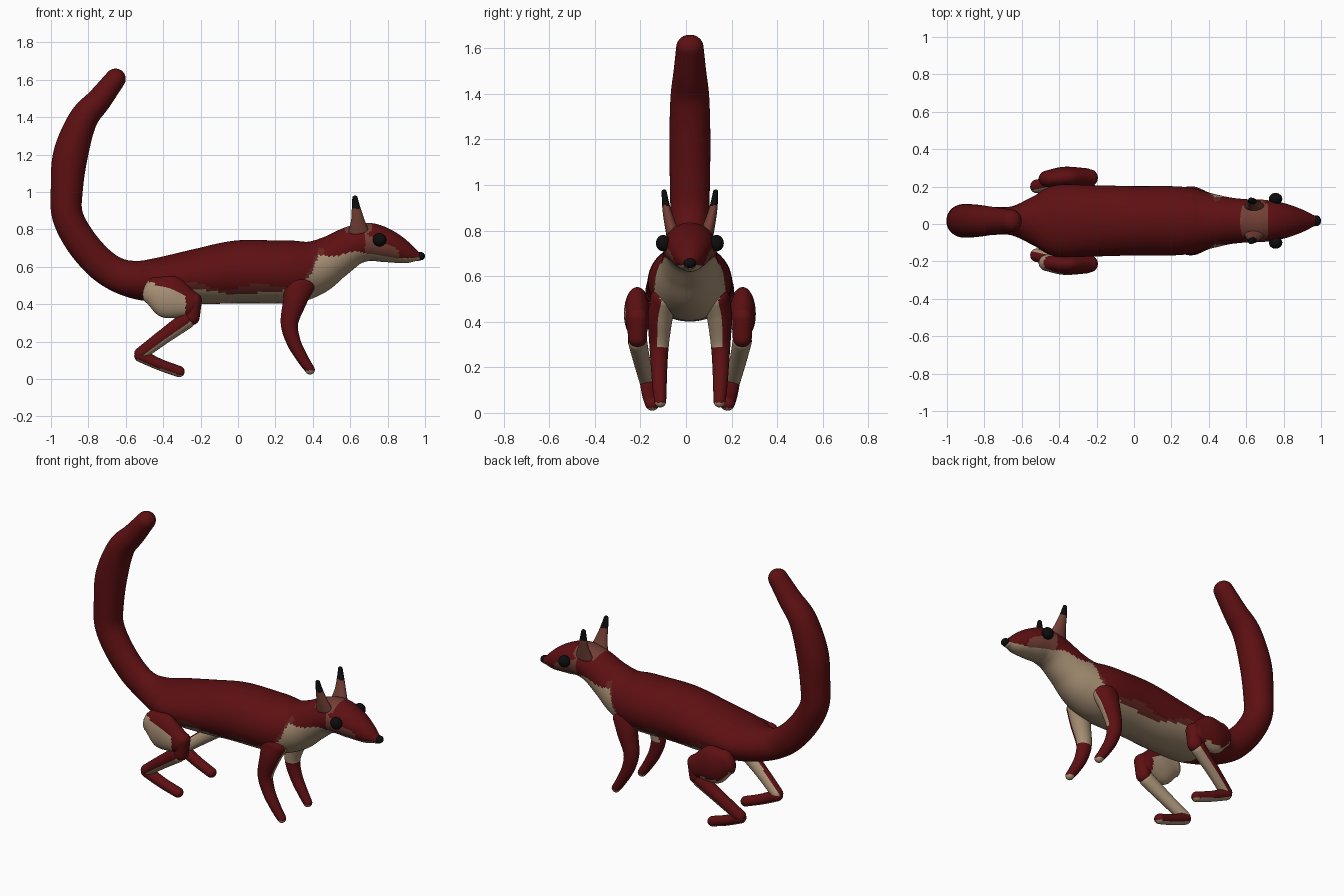
import bpy, bmesh, math
from mathutils import Vector

cube = bpy.data.objects.get("Cube")
if cube:
    bpy.data.objects.remove(cube)

MID = 0.017  # y of the symmetry plane
RED, CREAM, BROWN, RUST, BLACK = range(5)


def material(name, rgb):
    m = bpy.data.materials.new(name)
    m.use_nodes = True
    m.diffuse_color = (*rgb, 1)
    bsdf = m.node_tree.nodes["Principled BSDF"]
    bsdf.inputs["Base Color"].default_value = (*rgb, 1)
    bsdf.inputs["Roughness"].default_value = 0.8
    return m


MATS = [material("dark red fur", (0.11, 0.005, 0.006)),
        material("cream fur", (0.39, 0.28, 0.18)),
        material("brown fur", (0.17, 0.05, 0.036)),
        material("rust fur", (0.12, 0.02, 0.016)),
        material("black", (0.004, 0.004, 0.004))]


def finish(name, bm, rule):
    """Turn a bmesh into a smooth object, coloured face by face."""
    bmesh.ops.recalc_face_normals(bm, faces=bm.faces)
    for f in bm.faces:
        f.smooth = True
        f.material_index = rule(f.calc_center_median(), f.normal)
    mesh = bpy.data.meshes.new(name)
    bm.to_mesh(mesh)
    bm.free()
    for m in MATS:
        mesh.materials.append(m)
    obj = bpy.data.objects.new(name, mesh)
    bpy.context.collection.objects.link(obj)


def spline(pts, steps):
    """Catmull-Rom through rows of x, y, z, height radius, width radius."""
    pts = [Vector(p) for p in pts]
    ext = [pts[0] * 2 - pts[1]] + pts + [pts[-1] * 2 - pts[-2]]
    out = []
    for a, b, c, d in zip(ext, ext[1:], ext[2:], ext[3:]):
        for i in range(steps):
            t = i / steps
            out.append(b + (c - a) * (t / 2) + (a * 2 - b * 5 + c * 4 - d) * (t * t / 2)
                       + (b * 3 - a - c * 3 + d) * (t ** 3 / 2))
    return out + [pts[-1]]


def tube(name, pts, rule, steps=8, sides=32):
    """Round-ended tube with elliptical sections along a path."""
    rows = spline(pts, steps)
    pos = [Vector(r[:3]) for r in rows]
    rings = []
    for i, r in enumerate(rows):
        t = (pos[min(i + 1, len(pos) - 1)] - pos[max(i - 1, 0)]).normalized()
        ring = (pos[i], t, r[3], r[4])
        rings.append(ring)

    def cap(ring, sign):
        p, t, a, b = ring
        angles = [math.pi / 2 * k / 6 for k in range(1, 6)] + [1.54]
        return [(p + t * (sign * min(a, b) * math.sin(g)), t, a * math.cos(g), b * math.cos(g))
                for g in angles]
    rings = cap(rings[0], -1)[::-1] + rings + cap(rings[-1], 1)
    bm = bmesh.new()
    loops = []
    for p, t, a, b in rings:
        side = (Vector((0, 1, 0)) - t * t.y).normalized()
        up = t.cross(side)
        loops.append([bm.verts.new(p + side * (b * math.cos(g)) + up * (a * math.sin(g)))
                      for g in (math.tau * k / sides for k in range(sides))])
    for u, v in zip(loops, loops[1:]):
        for k in range(sides):
            j = (k + 1) % sides
            bm.faces.new((u[k], u[j], v[j], v[k]))
    bm.faces.new(loops[0])
    bm.faces.new(loops[-1])
    finish(name, bm, rule)


def ball(name, centre, size, colour):
    bm = bmesh.new()
    bmesh.ops.create_uvsphere(bm, u_segments=24, v_segments=16, radius=1)
    for v in bm.verts:
        v.co = Vector(centre) + Vector(size) * v.co
    finish(name, bm, lambda c, n: colour)


# Tail, body and head as one flowing form: x, z, half height, half width
BODY = [(-.655, 1.605, .055, .06), (-.74, 1.495, .066, .072), (-.83, 1.385, .078, .085),
        (-.895, 1.2, .093, .09), (-.915, 1.02, .086, .088), (-.913, .88, .083, .085),
        (-.85, .75, .085, .08), (-.75, .63, .087, .075), (-.65, .56, .09, .078),
        (-.54, .53, .103, .13), (-.42, .53, .12, .19), (-.2, .55, .15, .19),
        (0, .573, .168, .185), (.2, .573, .168, .185), (.31, .575, .166, .175),
        (.41, .598, .146, .148), (.51, .652, .12, .125), (.61, .712, .106, .115),
        (.7, .733, .102, .112), (.8, .71, .088, .095), (.9, .673, .057, .06),
        (.96, .655, .025, .03)]

# Height of the pale underside along the body
BELLY = [(-.46, .40), (-.4, .45), (-.2, .48), (-.05, .455), (.2, .465), (.33, .49), (.39, .56),
         (.43, .66), (.52, .655), (.62, .685), (.72, .665), (.85, .645), (1, .65)]


def belly(x):
    for (a, u), (b, v) in zip(BELLY, BELLY[1:]):
        if a <= x <= b:
            return u + (v - u) * (x - a) / (b - a)
    return 0


def body_colour(c, n):
    edge = belly(c.x)
    if c.z < edge:
        return CREAM
    if .57 < c.x < .71 and c.z > .785:
        return BROWN
    if .68 < c.x < .86 and c.z < .78 - (c.x - .68) * .5:
        return BROWN
    if c.x < .46 and c.z < edge + .03 + .015 * math.sin(c.x * 16):
        return RUST
    return RED


tube("body", [(x, MID, z, h, w) for x, z, h, w in BODY], body_colour, 10, 64)
ball("nose", (.977, MID, .657), (.023, .028, .022), BLACK)

for label, s in (("left", 1), ("right", -1)):

    def path(rows):
        return [(x, MID + s * y, z, h, w) for x, y, z, h, w in rows]

    def front_colour(c, n):
        inner = n.y * s < .25 and n.x > -.6
        if c.z < .045 or (c.z > .29 and inner and (n.x > .5 or n.y * s < -.1)):
            return CREAM
        return RED

    def thigh_colour(c, n):
        if s < 0:
            return CREAM if c.x < -.28 and c.z < .53 - (c.x + .5) * .4 else RED
        return CREAM if n.z < -.45 and c.x < -.3 or n.y < -.4 and c.z < .42 else RED

    def shin_colour(c, n):
        under = n.x * .55 - n.z * .83
        return CREAM if (under > .3 or n.y * s < -.5) and c.z > .125 else RED

    # Face
    ball(label + "_eye", (.757, MID + s * .117, .745), (.036, .032, .036), BLACK)
    tube(label + "_ear", path([(.645, .075, .79, .055, .03), (.64, .092, .85, .036, .023),
                               (.632, .105, .91, .024, .017), (.625, .113, .97, .014, .011)]),
         lambda c, n: BLACK if c.z > .91 else BROWN, 10, 20)

    # Front leg
    tube(label + "_front_leg",
         path([(.325, .115, .50, .085, .06), (.305, .13, .42, .064, .055),
               (.275, .135, .30, .047, .043), (.297, .135, .2, .038, .036),
               (.345, .133, .11, .031, .031), (.385, .13, .05, .026, .026)]), front_colour)

    # Hind leg
    tube(label + "_thigh",
         path([(-.46, .225, .475, .075, .045), (-.37, .232, .44, .115, .057),
               (-.26, .23, .40, .075, .052)]), thigh_colour, 14)
    tube(label + "_knee", path([(-.235, .23, .42, .042, .045), (-.25, .23, .33, .045, .042)]),
         lambda c, n: RED)
    tube(label + "_shin",
         path([(-.275, .23, .315, .047, .042), (-.4, .21, .225, .04, .037),
               (-.52, .185, .135, .035, .035)]), shin_colour, 12)
    tube(label + "_hind_foot",
         path([(-.52, .183, .125, .035, .035), (-.42, .175, .078, .031, .034),
               (-.315, .165, .04, .03, .032)]),
         lambda c, n: CREAM if n.z < -.65 else RED, 12)
